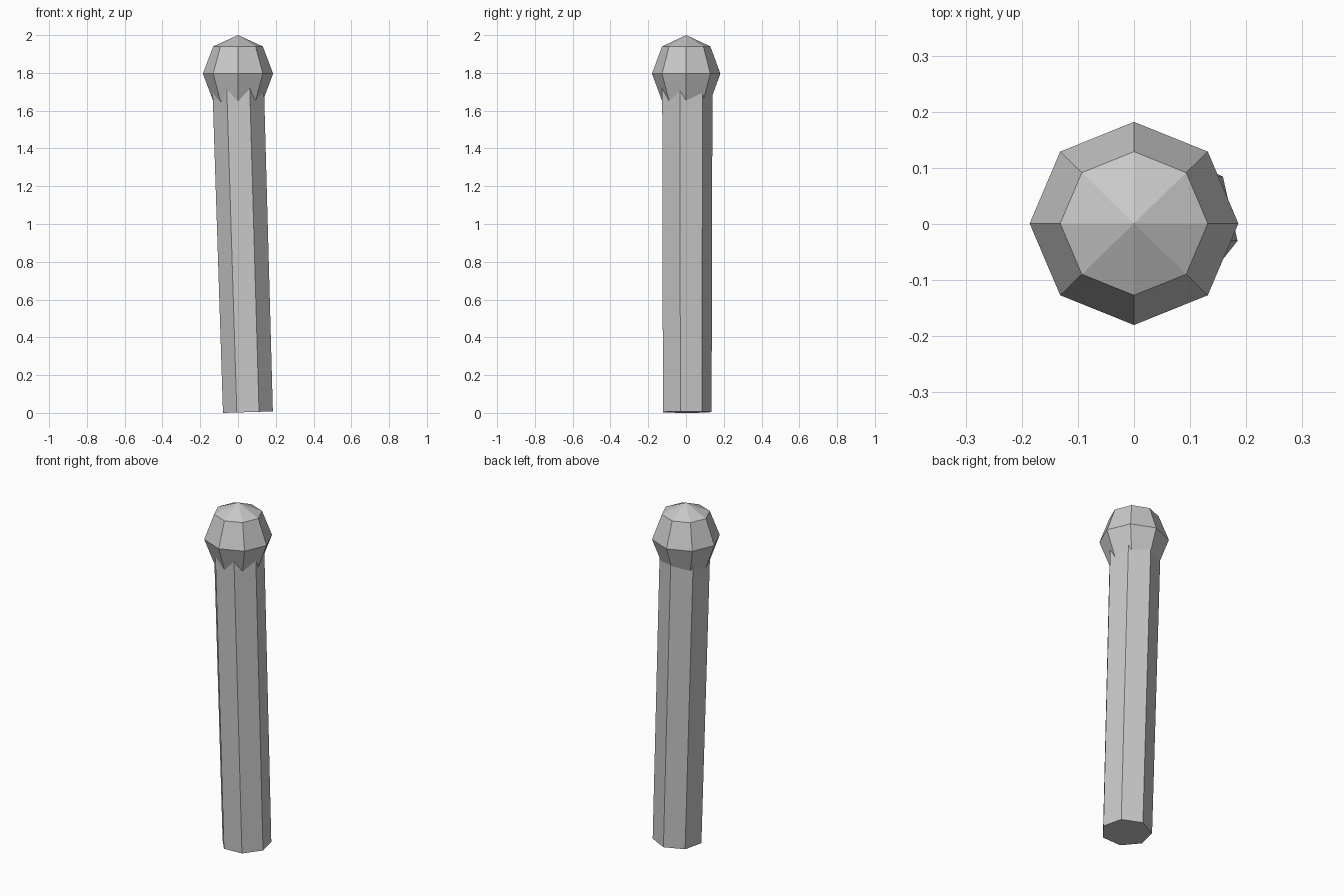
import bpy, math
from mathutils import Vector, Matrix

if "Cube" in bpy.data.objects:
    bpy.data.objects.remove(bpy.data.objects["Cube"])

grey = bpy.data.materials.new("grey")
grey.diffuse_color = (0.58, 0.58, 0.58, 1)
grey.use_nodes = True
grey.node_tree.nodes["Principled BSDF"].inputs["Base Color"].default_value = grey.diffuse_color


def finish(obj, name):
    obj.name = name
    obj.data.name = name
    obj.data.materials.append(grey)


# Shaft: seven-sided, slightly flared, leaning a little towards -x
bottom = Vector((0.0525, 0.0, 0.004))
top = Vector((0.0, 0.0, 1.76))
axis = top - bottom
bpy.ops.mesh.primitive_cone_add(vertices=7, radius1=0.1355, radius2=0.14,
                                depth=axis.length)
shaft = bpy.context.object
lean = math.atan2(axis.x, axis.z)
# Start with one corner towards +y, then tilt about y
corner = shaft.data.vertices[0].co
spin = math.pi / 2 - math.atan2(corner.y, corner.x)
shaft.data.transform(Matrix.Translation((bottom + top) / 2)
                     @ Matrix.Rotation(lean, 4, 'Y')
                     @ Matrix.Rotation(spin, 4, 'Z'))
finish(shaft, "shaft")

# Knob: eight-sided faceted ball, a little taller than wide
bpy.ops.mesh.primitive_uv_sphere_add(segments=8, ring_count=4, radius=1)
knob = bpy.context.object
knob.data.transform(Matrix.Translation((0, 0.001, 1.796))
                    @ Matrix.Diagonal((0.186, 0.181, 0.204, 1)))
finish(knob, "knob")
